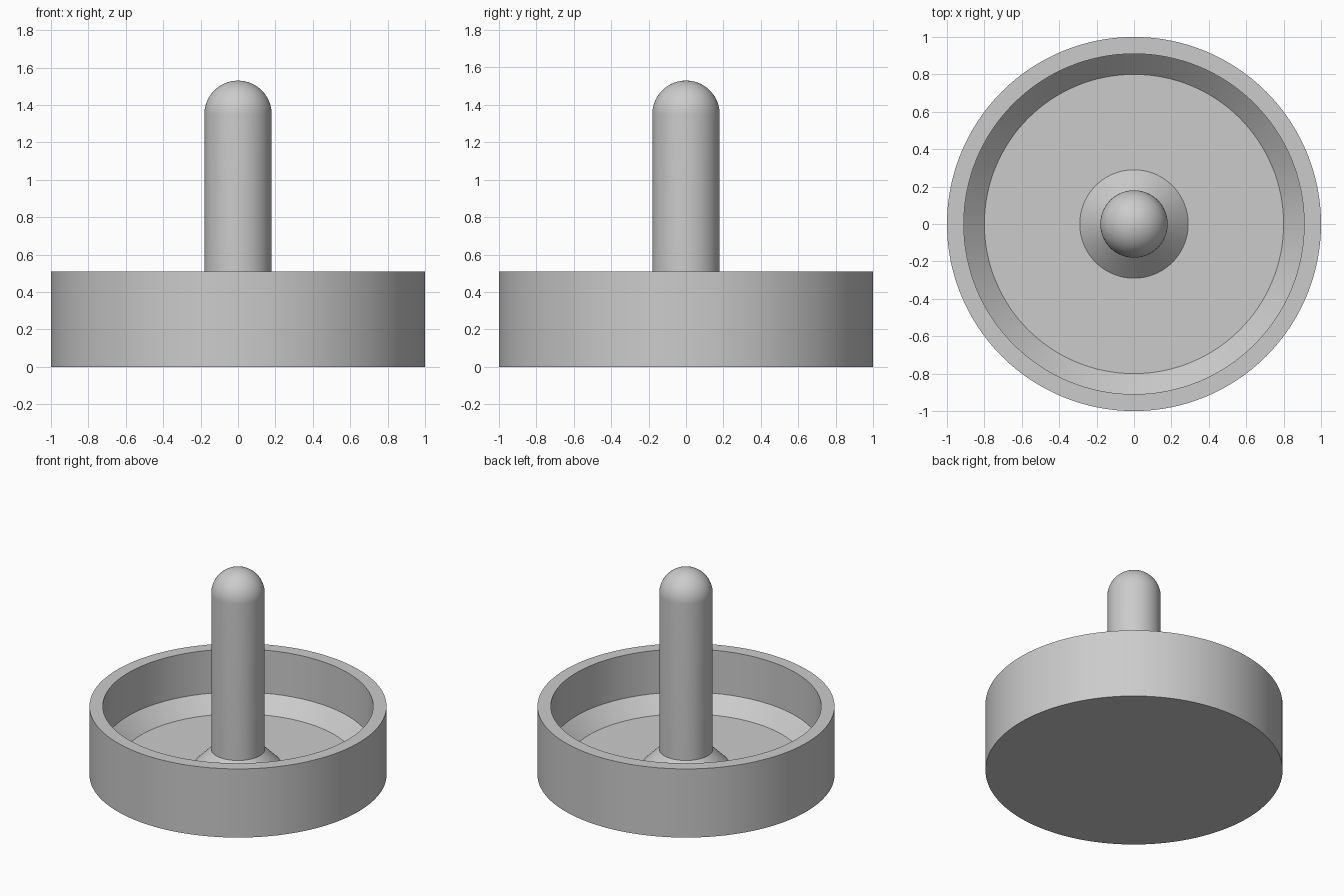
import bpy
import bmesh
import math

cube = bpy.data.objects.get("Cube")
if cube:
    bpy.data.objects.remove(cube, do_unlink=True)

SIDES = 128
FLOOR_Z, LEDGE_Z, RIM_Z = 0.08, 0.19, 0.51
ROD_R, DOME_Z = 0.18, 1.35

grey = bpy.data.materials.new("plain_grey")
grey.use_nodes = True
colour = (0.6, 0.6, 0.6, 1)
grey.diffuse_color = colour
grey.node_tree.nodes["Principled BSDF"].inputs["Base Color"].default_value = colour


def lathe(name, profile):
    """Spin a (radius, height) profile around the z axis."""
    bm = bmesh.new()
    verts = [bm.verts.new((r, 0, z)) for r, z in profile]
    edges = [bm.edges.new(pair) for pair in zip(verts, verts[1:])]
    bmesh.ops.spin(bm, geom=verts + edges, cent=(0, 0, 0), axis=(0, 0, 1),
                   angle=math.tau, steps=SIDES)
    bmesh.ops.remove_doubles(bm, verts=bm.verts[:], dist=0.0001)
    bmesh.ops.recalc_face_normals(bm, faces=bm.faces[:])
    mesh = bpy.data.meshes.new(name)
    bm.to_mesh(mesh)
    bm.free()
    mesh.materials.append(grey)
    obj = bpy.data.objects.new(name, mesh)
    bpy.context.collection.objects.link(obj)
    bpy.ops.object.select_all(action='DESELECT')
    obj.select_set(True)
    bpy.context.view_layer.objects.active = obj
    bpy.ops.object.shade_smooth_by_angle(angle=math.radians(30))
    return obj


# Dish with chamfered inner corner, collar and round-tipped rod in one turned piece
dome = [(ROD_R * math.cos(a), DOME_Z + ROD_R * math.sin(a))
        for a in (math.pi / 2 * i / 24 for i in range(24))]
lathe("dish_with_rod", [
    (0, 0), (1, 0), (1, RIM_Z), (0.91, RIM_Z), (0.91, LEDGE_Z),
    (0.8, FLOOR_Z), (0.29, FLOOR_Z), (ROD_R, LEDGE_Z),
    *dome, (0, DOME_Z + ROD_R),
])
